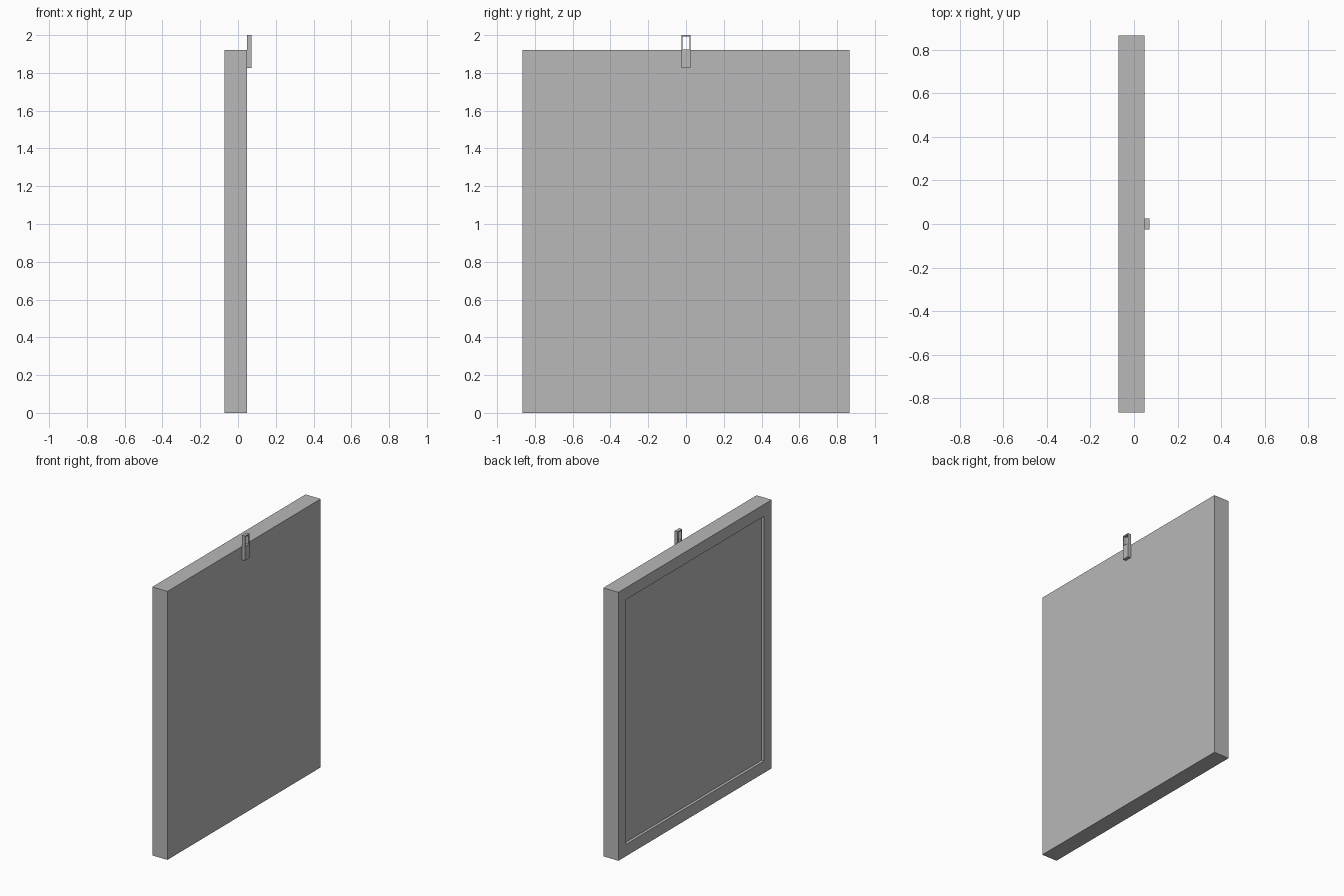
import bpy, bmesh
from mathutils import Vector

cube = bpy.data.objects.get("Cube")
if cube:
    bpy.data.objects.remove(cube, do_unlink=True)

grey = bpy.data.materials.new("plain grey")
grey.use_nodes = True
colour = (0.48, 0.48, 0.48, 1)
grey.diffuse_color = colour
grey.node_tree.nodes["Principled BSDF"].inputs["Base Color"].default_value = colour


def finish(bm, name):
    bmesh.ops.recalc_face_normals(bm, faces=bm.faces)
    mesh = bpy.data.meshes.new(name)
    bm.to_mesh(mesh)
    bm.free()
    mesh.materials.append(grey)
    obj = bpy.data.objects.new(name, mesh)
    bpy.context.collection.objects.link(obj)


def rectangle(bm, x, half_width, bottom, top):
    """Closed edge loop in the plane of the board."""
    corners = [(-half_width, bottom), (half_width, bottom),
               (half_width, top), (-half_width, top)]
    verts = [bm.verts.new((x, y, z)) for y, z in corners]
    return [bm.edges.new((verts[i], verts[(i + 1) % 4])) for i in range(4)]


def extrude(bm, depth):
    """Thicken a flat sheet along +x."""
    result = bmesh.ops.extrude_face_region(bm, geom=bm.faces[:])
    verts = [g for g in result["geom"] if isinstance(g, bmesh.types.BMVert)]
    bmesh.ops.translate(bm, verts=verts, vec=(depth, 0, 0))
    bmesh.ops.recalc_face_normals(bm, faces=bm.faces)


BACK, LEFT = 0.048, -0.072

# Framed board: solid slab with a shallow panel sunk into its -x face
bm = bmesh.new()
bmesh.ops.contextual_create(bm, geom=rectangle(bm, LEFT, 0.866, 0, 1.92))
extrude(bm, BACK - LEFT)
bm.normal_update()
panel = [f for f in bm.faces if f.normal.dot(Vector((-1, 0, 0))) > 0.9]
bmesh.ops.inset_region(bm, faces=panel, thickness=0.12)
walls = bmesh.ops.extrude_discrete_faces(bm, faces=panel)["faces"]
bmesh.ops.translate(bm, verts=walls[0].verts[:], vec=(0.02, 0, 0))
finish(bm, "framed_board")

# Hanging tab: flat plate with a rectangular hole above the board
bm = bmesh.new()
loops = rectangle(bm, BACK, 0.025, 1.825, 2.0)
loops += rectangle(bm, BACK, 0.018, 1.925, 1.992)
bmesh.ops.bridge_loops(bm, edges=loops)
extrude(bm, 0.024)
finish(bm, "hanging_tab")
